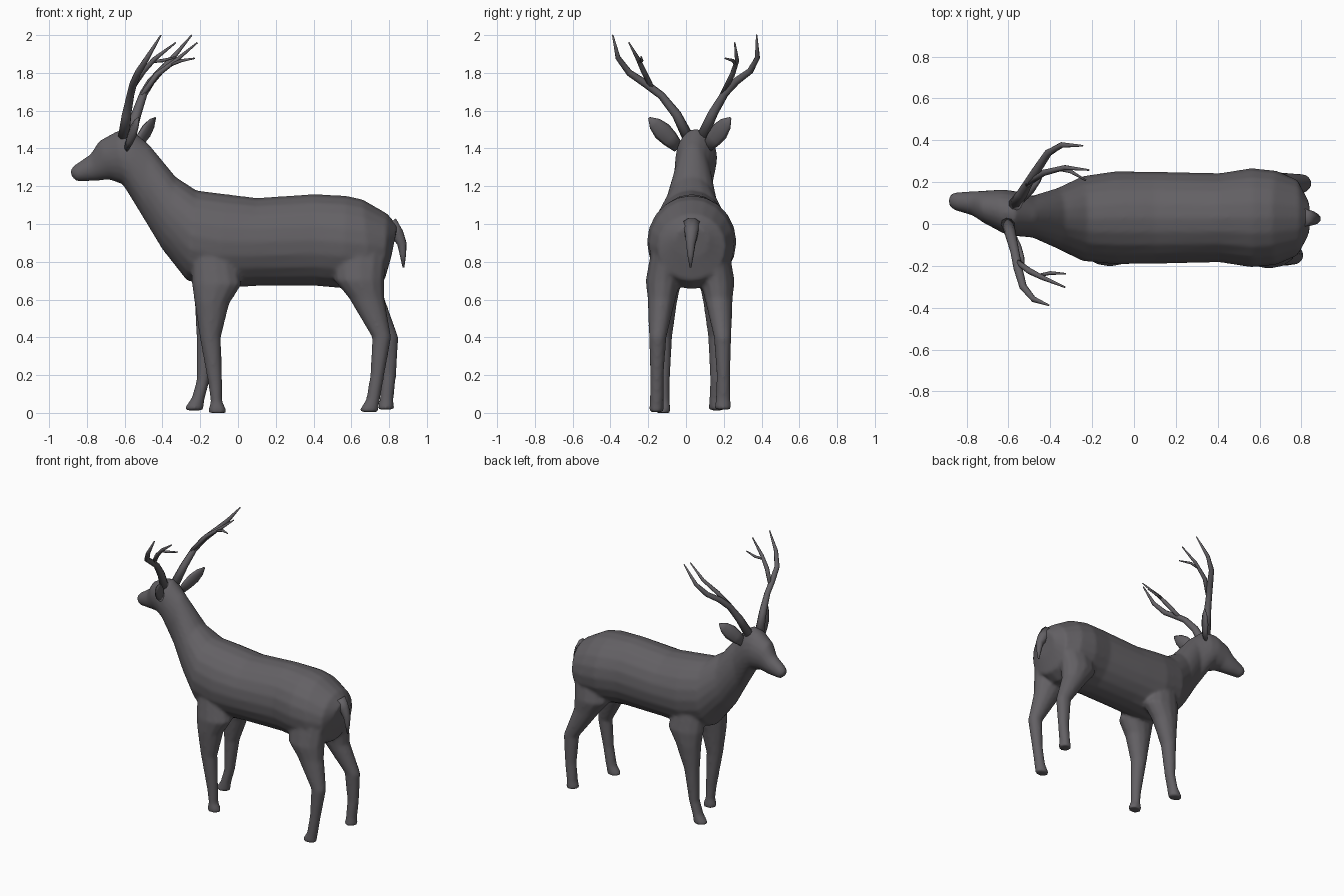
import bpy, bmesh, math
from mathutils import Vector as V

coat = bpy.data.materials.new("dark grey coat")
coat.diffuse_color = (0.125, 0.118, 0.128, 1)


def loft(name, rings, sides=16):
    """Skin closed rings given as (centre, half axis a, half axis b)."""
    bm = bmesh.new()
    loops = []
    for c, a, b in rings:
        loops.append([bm.verts.new(c + a * math.cos(2 * math.pi * i / sides)
                                   + b * math.sin(2 * math.pi * i / sides))
                      for i in range(sides)])
    for p, q in zip(loops, loops[1:]):
        for i in range(sides):
            j = (i + 1) % sides
            bm.faces.new((p[i], p[j], q[j], q[i]))
    bm.faces.new(loops[0])
    bm.faces.new(loops[-1])
    bmesh.ops.recalc_face_normals(bm, faces=bm.faces)
    for f in bm.faces:
        f.smooth = True
    me = bpy.data.meshes.new(name)
    bm.to_mesh(me)
    bm.free()
    me.materials.append(coat)
    ob = bpy.data.objects.new(name, me)
    bpy.context.collection.objects.link(ob)
    return ob


def tube(name, pts, radii, flat=None, sides=8):
    """Tapered tube along a path; flat = (normal, thickness ratio) makes a leaf."""
    pts = [V(p) for p in pts]
    rings = []
    for i, p in enumerate(pts):
        t = (pts[min(i + 1, len(pts) - 1)] - pts[max(i - 1, 0)]).normalized()
        n = V(flat[0]) if flat else V((1, 0.3, 0))
        b = t.cross(n).normalized()
        a = b.cross(t).normalized() * (flat[1] if flat else 1)
        rings.append((p, a * radii[i], b * radii[i]))
    return loft(name, rings, sides)


# head, neck and trunk: top x, z, bottom x, z, centre y, half width
trunk = [
    (-.888, 1.285, -.88, 1.25, .11, .02), (-.868, 1.31, -.853, 1.225, .109, .042),
    (-.78, 1.37, -.76, 1.228, .098, .058), (-.735, 1.44, -.68, 1.235, .08, .08),
    (-.64, 1.492, -.61, 1.21, .06, .105), (-.57, 1.505, -.57, 1.145, .05, .108),
    (-.47, 1.42, -.5, 1.03, .035, .10), (-.33, 1.25, -.4, .865, .027, .145),
    (-.22, 1.178, -.27, .70, .026, .203), (-.08, 1.16, -.1, .66, .03, .222),
    (.1, 1.138, .1, .672, .03, .22), (.4, 1.158, .42, .672, .03, .213),
    (.57, 1.15, .55, .66, .03, .237), (.66, 1.13, .7, .655, .03, .225),
    (.79, 1.055, .775, .70, .03, .18), (.845, .99, .81, .82, .03, .09)]
rings = []
for tx, tz, bx, bz, y, w in trunk:
    top, bot = V((tx, y, tz)), V((bx, y, bz))
    rings.append(((top + bot) / 2, (top - bot) / 2, V((0, w, 0))))
body = loft("body", rings, 20)


# legs: z, x min, x max, distance of inner and outer side from the mid plane
def leg(name, side, rows):
    rs = []
    for z, x0, x1, y0, y1 in rows:
        c = V(((x0 + x1) / 2, .022 + side * (y0 + y1) / 2, z))
        rs.append((c, V(((x1 - x0) / 2, 0, 0)), V((0, (y1 - y0) / 2, 0))))
    return loft(name, rs, 12)


front_top = [(.92, -.25, -.03, .04, .18), (.68, -.245, .02, .05, .225),
             (.58, -.23, -.045, .07, .22)]
hind_top = [(.95, .5, .80, .05, .19), (.70, .51, .775, .05, .236),
            (.61, .585, .775, .075, .226)]
legs = [
    leg("front_leg_right", -1, front_top + [
        (.40, -.203, -.09, .095, .20), (.15, -.157, -.083, .108, .18),
        (.06, -.145, -.083, .108, .178), (.025, -.155, -.065, .104, .182), (0, -.157, -.06, .104, .182)]),
    leg("front_leg_left", 1, front_top + [
        (.40, -.22, -.115, .095, .20), (.17, -.22, -.15, .105, .182),
        (.08, -.245, -.175, .1, .18), (.03, -.28, -.182, .098, .182), (.013, -.283, -.18, .098, .182)]),
    leg("hind_leg_right", -1, hind_top + [
        (.40, .71, .812, .125, .218), (.20, .70, .775, .14, .212),
        (.07, .678, .752, .14, .214), (.025, .648, .745, .14, .217), (.004, .645, .745, .14, .217)]),
    leg("hind_leg_left", 1, hind_top + [
        (.40, .74, .85, .125, .218), (.20, .758, .838, .14, .212),
        (.07, .75, .823, .135, .214), (.035, .742, .826, .13, .217), (.018, .74, .827, .13, .217)])]

# blend the legs into the body as one skin
bpy.ops.object.select_all(action='DESELECT')
for o in legs + [body]:
    o.select_set(True)
bpy.context.view_layer.objects.active = body
bpy.ops.object.join()
rm = body.modifiers.new("Skin", 'REMESH')
rm.mode = 'VOXEL'
rm.voxel_size = .011
rm.use_smooth_shade = True
sm = body.modifiers.new("Soften", 'SMOOTH')
sm.factor = .5
sm.iterations = 6

# tail
tube("tail", [(.80, .03, 1.0), (.845, .028, .945), (.868, .025, .895), (.873, .024, .84), (.876, .024, .77)],
     [.05, .036, .026, .018, .005])

# ears
leaf = [.03, .045, .05, .036, .006]
for name, base, tip in (("ear_right", (-.59, -.04, 1.405), (-.525, -.196, 1.562)),
                        ("ear_left", (-.545, .11, 1.405), (-.437, .236, 1.562))):
    b, t = V(base), V(tip)
    tube(name, [b.lerp(t, f) for f in (0, .3, .55, .8, 1)], leaf,
         flat=((.85, .25 if t.y < 0 else -.5, -.2), .42))

# antlers: main beam, upper tine and small tine on each side
beam = [.032, .026, .021, .021, .018, .014, .004]
tine = [.014, .015, .012, .004]
small = [.008, .009, .004]
tube("antler_right_beam", [(-.605, .01, 1.46), (-.59, -.05, 1.58), (-.57, -.13, 1.68), (-.555, -.21, 1.74),
                           (-.53, -.30, 1.80), (-.48, -.36, 1.88), (-.408, -.388, 2.0)], beam)
tube("antler_right_tine", [(-.56, -.18, 1.72), (-.50, -.225, 1.81), (-.44, -.255, 1.875), (-.33, -.302, 1.96)], tine)
tube("antler_right_small_tine", [(-.45, -.245, 1.86), (-.40, -.234, 1.865), (-.325, -.238, 1.885)], small)
tube("antler_left_beam", [(-.575, .085, 1.46), (-.535, .145, 1.59), (-.50, .205, 1.69), (-.46, .265, 1.755),
                          (-.41, .34, 1.81), (-.345, .378, 1.88), (-.245, .374, 2.0)], beam)
tube("antler_left_tine", [(-.51, .19, 1.68), (-.43, .245, 1.79), (-.33, .27, 1.865), (-.215, .258, 1.96)], tine)
tube("antler_left_small_tine", [(-.36, .262, 1.84), (-.30, .25, 1.865), (-.23, .208, 1.877)], small)
